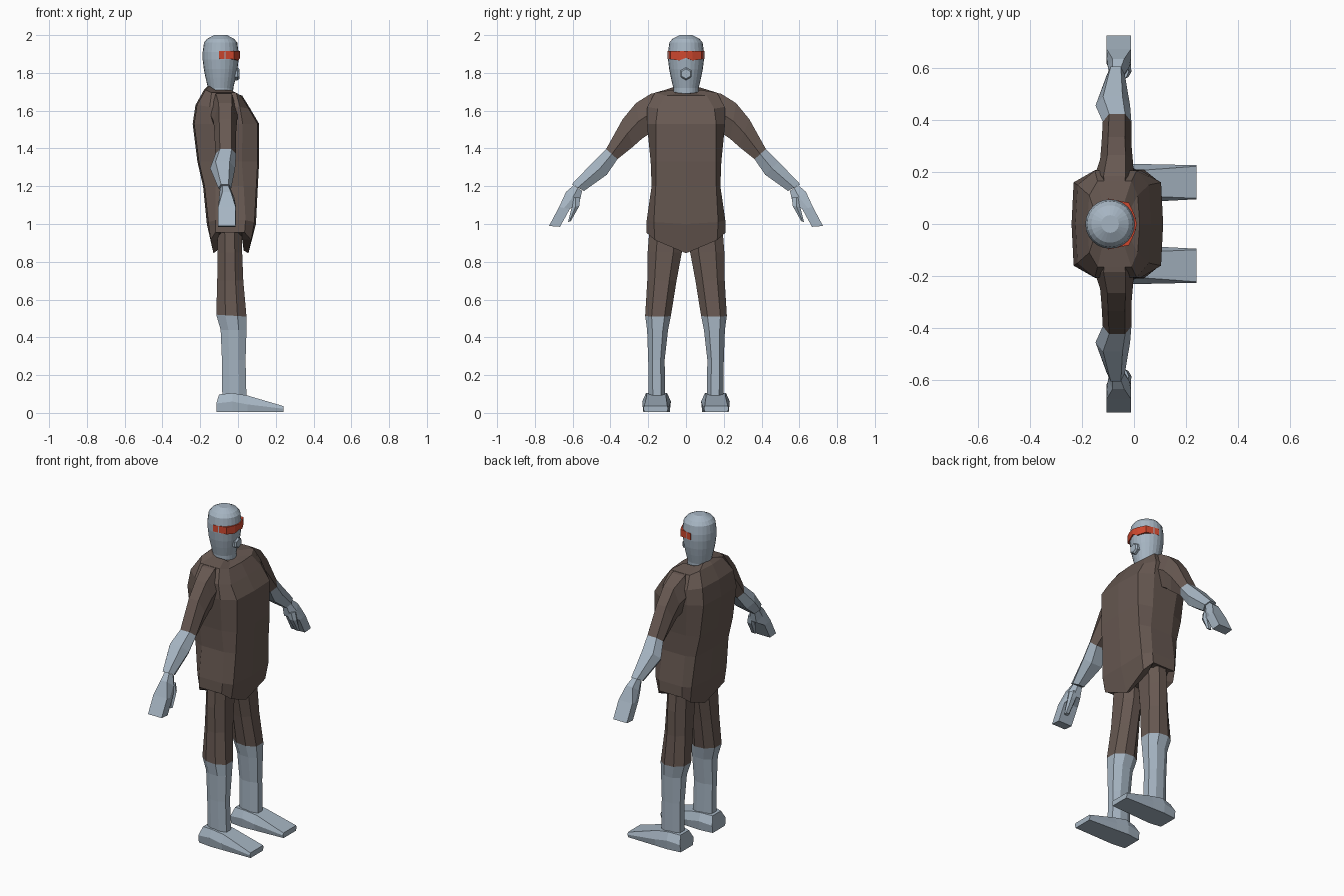
import bpy, bmesh, math


def material(name, rgb):
    m = bpy.data.materials.new(name)
    m.diffuse_color = (*rgb, 1)
    return m


BROWN = material("brown cloth", (0.135, 0.098, 0.083))
GREY = material("pale blue grey", (0.38, 0.46, 0.54))
ORANGE = material("orange red", (0.62, 0.065, 0.028))


def loft(name, rings, mat):
    """Skin a series of equal-length closed rings and cap both ends."""
    bm = bmesh.new()
    vs = [[bm.verts.new(p) for p in r] for r in rings]
    n = len(rings[0])
    for a, b in zip(vs, vs[1:]):
        for i in range(n):
            j = (i + 1) % n
            bm.faces.new((a[i], a[j], b[j], b[i]))
    bm.faces.new(vs[0])
    bm.faces.new(vs[-1])
    bmesh.ops.recalc_face_normals(bm, faces=bm.faces)
    me = bpy.data.meshes.new(name)
    bm.to_mesh(me)
    bm.free()
    me.materials.append(mat)
    ob = bpy.data.objects.new(name, me)
    bpy.context.collection.objects.link(ob)
    return ob


def pair(name, rings, mat):
    """Build a part on both sides of the body."""
    for side, s in (("left", 1), ("right", -1)):
        loft(side + "_" + name, [[(x, s * y, z) for x, y, z in r] for r in rings], mat)


# Tunic: ten-sided rings with a pointed hem front and back
def tunic_ring(xb, xf, xsb, xsf, yc, ys, zb, zf, corner=0, side=0, cx=0.008):
    zm = (zb + zf) / 2
    half = [(xf - cx, yc, zf + corner), (xsf, ys, zm + side),
            (xsb, ys, zm + side), (xb + cx, yc, zb + corner)]
    back = [(x, -y, z) for x, y, z in reversed(half)]
    return [(xf, 0, zf)] + half + [(xb, 0, zb)] + back


loft("tunic", [
    tunic_ring(-0.11, 0.03, -0.10, 0.02, 0.14, 0.18, 0.86, 0.86, 0.06, 0.10),
    tunic_ring(-0.13, 0.055, -0.12, 0.035, 0.165, 0.21, 0.845, 0.845, 0.07, 0.11, -0.015),
    tunic_ring(-0.165, 0.095, -0.12, 0.04, 0.17, 0.208, 1.0, 1.0, 0.01, 0.02),
    tunic_ring(-0.185, 0.105, -0.12, 0.03, 0.16, 0.182, 1.2, 1.2),
    tunic_ring(-0.215, 0.112, -0.13, 0.02, 0.16, 0.187, 1.33, 1.33),
    tunic_ring(-0.24, 0.112, -0.15, 0.025, 0.16, 0.207, 1.53, 1.53),
    tunic_ring(-0.225, 0.065, -0.15, 0.01, 0.15, 0.205, 1.63, 1.61),
    tunic_ring(-0.18, 0.022, -0.14, -0.01, 0.11, 0.165, 1.71, 1.68, 0, 0.0),
    tunic_ring(-0.16, -0.01, -0.12, -0.04, 0.05, 0.075, 1.73, 1.69),
], BROWN)


# Arms: hexagonal sections given by upper point, lower point and x range
def arm_ring(yu, zu, yl, zl, x0, x1):
    w, ym, zm = 0.22 * (x1 - x0), (yu + yl) / 2, (zu + zl) / 2
    return [(x0 + w, yu, zu), (x1 - w, yu, zu), (x1, ym, zm),
            (x1 - w, yl, zl), (x0 + w, yl, zl), (x0, ym, zm)]


cuff = arm_ring(0.423, 1.397, 0.363, 1.343, -0.12, -0.01)
pair("sleeve", [
    arm_ring(0.13, 1.70, 0.13, 1.45, -0.14, -0.01),
    arm_ring(0.185, 1.69, 0.19, 1.48, -0.15, 0.0),
    arm_ring(0.265, 1.64, 0.235, 1.45, -0.13, -0.005),
    arm_ring(0.335, 1.555, 0.28, 1.41, -0.125, -0.01),
    cuff], BROWN)
pair("forearm", [
    cuff,
    arm_ring(0.49, 1.33, 0.42, 1.26, -0.148, -0.015),
    arm_ring(0.605, 1.21, 0.54, 1.175, -0.105, -0.035)], GREY)
# Hands
pair("hand", [
    arm_ring(0.595, 1.205, 0.55, 1.175, -0.095, -0.04),
    arm_ring(0.635, 1.17, 0.565, 1.11, -0.10, -0.02),
    [(x, y, z) for x, y, z in ((-0.105, 0.672, 1.09), (-0.012, 0.672, 1.09),
                               (-0.011, 0.645, 1.085), (-0.012, 0.615, 1.08),
                               (-0.105, 0.615, 1.08), (-0.105, 0.645, 1.085))],
    [(x, y, z) for x, y, z in ((-0.105, 0.725, 0.99), (-0.012, 0.725, 0.99),
                               (-0.012, 0.695, 0.987), (-0.012, 0.667, 0.985),
                               (-0.105, 0.667, 0.985), (-0.105, 0.695, 0.987))],
], GREY)
pair("thumb", [
    arm_ring(0.61, 1.14, 0.56, 1.14, -0.07, -0.02),
    arm_ring(0.605, 1.09, 0.565, 1.095, -0.06, -0.01),
    arm_ring(0.625, 1.01, 0.61, 1.015, -0.045, -0.012)], GREY)


# Legs: rectangular sections with chamfered corners
def leg_ring(z, x0, x1, y0, y1, dz=0):
    cx, cy = 0.3 * (x1 - x0), 0.25 * (y1 - y0)
    pts = [(x0 + cx, y0), (x1 - cx, y0), (x1, y0 + cy), (x1, y1 - cy),
           (x1 - cx, y1), (x0 + cx, y1), (x0, y1 - cy), (x0, y0 + cy)]
    return [(x, y, z + dz * (x - x0) / (x1 - x0)) for x, y in pts]


knee = leg_ring(0.52, -0.115, 0.045, 0.08, 0.216, -0.01)
pair("trouser_leg", [
    leg_ring(1.02, -0.11, 0.02, 0.01, 0.19),
    leg_ring(0.85, -0.108, 0.022, 0.022, 0.203),
    leg_ring(0.70, -0.11, 0.028, 0.05, 0.205),
    knee], BROWN)
pair("shin", [
    knee,
    leg_ring(0.44, -0.092, 0.045, 0.095, 0.206),
    leg_ring(0.28, -0.085, 0.04, 0.113, 0.20),
    leg_ring(0.07, -0.083, 0.045, 0.11, 0.197)], GREY)


# Feet: sections along the length, narrower on top
def foot_ring(x, y0, y1, zm, zt, inset, xt=None):
    xt = x if xt is None else xt
    return [(x, y0 + 0.006, 0.004), (x, y0, zm), (xt, y0 + inset, zt),
            (xt, y1 - inset, zt), (x, y1, zm), (x, y1 - 0.006, 0.004)]


pair("foot", [
    foot_ring(-0.115, 0.09, 0.222, 0.05, 0.098, 0.025, -0.10),
    foot_ring(-0.03, 0.08, 0.232, 0.06, 0.105, 0.02),
    foot_ring(0.05, 0.085, 0.23, 0.045, 0.092, 0.022),
    foot_ring(0.24, 0.095, 0.226, 0.022, 0.036, 0.004)], GREY)

# Head: turned profile around a vertical axis
HEAD_X, SIDES = -0.092, 24
profile = [(0.066, 1.67), (0.067, 1.72), (0.080, 1.775), (0.089, 1.82),
           (0.095, 1.87), (0.095, 1.91), (0.088, 1.96), (0.072, 1.98), (0.034, 2.0)]
loft("head", [[(HEAD_X + r * math.cos(i * math.tau / SIDES),
                r * math.sin(i * math.tau / SIDES), z) for i in range(SIDES)]
              for r, z in profile], GREY)

# Visor: angular band wrapped round the face, notched over the nose
path = [(-0.10, 0.098, 1.875), (-0.02, 0.082, 1.872), (0.003, 0.035, 1.866), (0.011, 0, 1.880)]
path += [(x, -y, z) for x, y, z in reversed(path[:-1])]
visor = []
for x, y, z in path:
    xi, yi = -0.10 + (x + 0.10) * 0.82, y * 0.86
    visor.append([(x, y, z), (x, y, 1.915), (xi, yi, 1.915), (xi, yi, z)])
loft("visor", visor, ORANGE)

# Mouthpiece: short hexagonal plug
loft("mouthpiece", [[(x, r * math.sin(i * math.tau / 6), 1.795 + r * math.cos(i * math.tau / 6))
                     for i in range(6)] for x, r in ((-0.03, 0.034), (-0.002, 0.034), (0.007, 0.026))], GREY)
